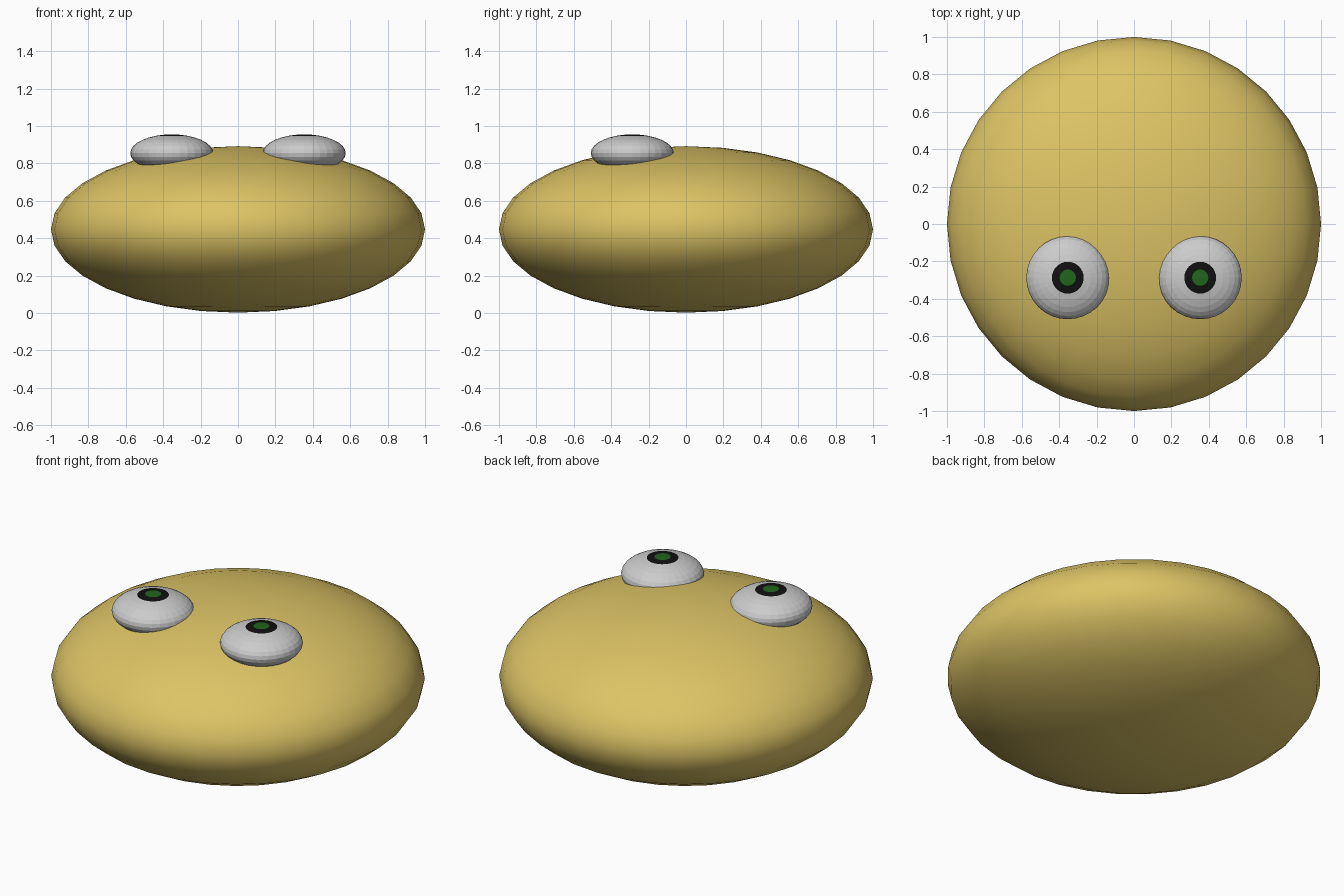
import bpy
import math

if "Cube" in bpy.data.objects:
    bpy.data.objects.remove(bpy.data.objects["Cube"])


def material(name, color):
    m = bpy.data.materials.new(name)
    m.diffuse_color = (*color, 1)
    m.use_nodes = True
    m.node_tree.nodes["Principled BSDF"].inputs["Base Color"].default_value = m.diffuse_color
    return m


def ellipsoid(name, center, radii):
    bpy.ops.mesh.primitive_uv_sphere_add(segments=32, ring_count=16, radius=1, location=center)
    ob = bpy.context.object
    ob.name = name
    ob.scale = radii
    bpy.ops.object.transform_apply(location=False, rotation=False, scale=True)
    return ob


yellow = material("yellow", (0.72, 0.55, 0.13))
white = material("eye_white", (0.57, 0.57, 0.57))
black = material("black", (0.005, 0.005, 0.005))
green = material("green", (0.015, 0.13, 0.012))

# Flattened smooth body
body = ellipsoid("body", (0, 0, 0.447), (1, 1, 0.445))
bpy.ops.object.shade_smooth()
body.data.materials.append(yellow)

# Faceted eyes; the two top rings of faces form the coloured centre
for side, x in (("left", -0.354), ("right", 0.354)):
    eye = ellipsoid(side + "_eye", (x, -0.287, 0.855), (0.222, 0.222, 0.1))
    for m in (white, black, green):
        eye.data.materials.append(m)
    for f in eye.data.polygons:
        r = math.hypot(f.center.x, f.center.y) / 0.222
        if f.center.z > 0:
            f.material_index = 2 if r < 0.19 else 1 if r < 0.38 else 0
